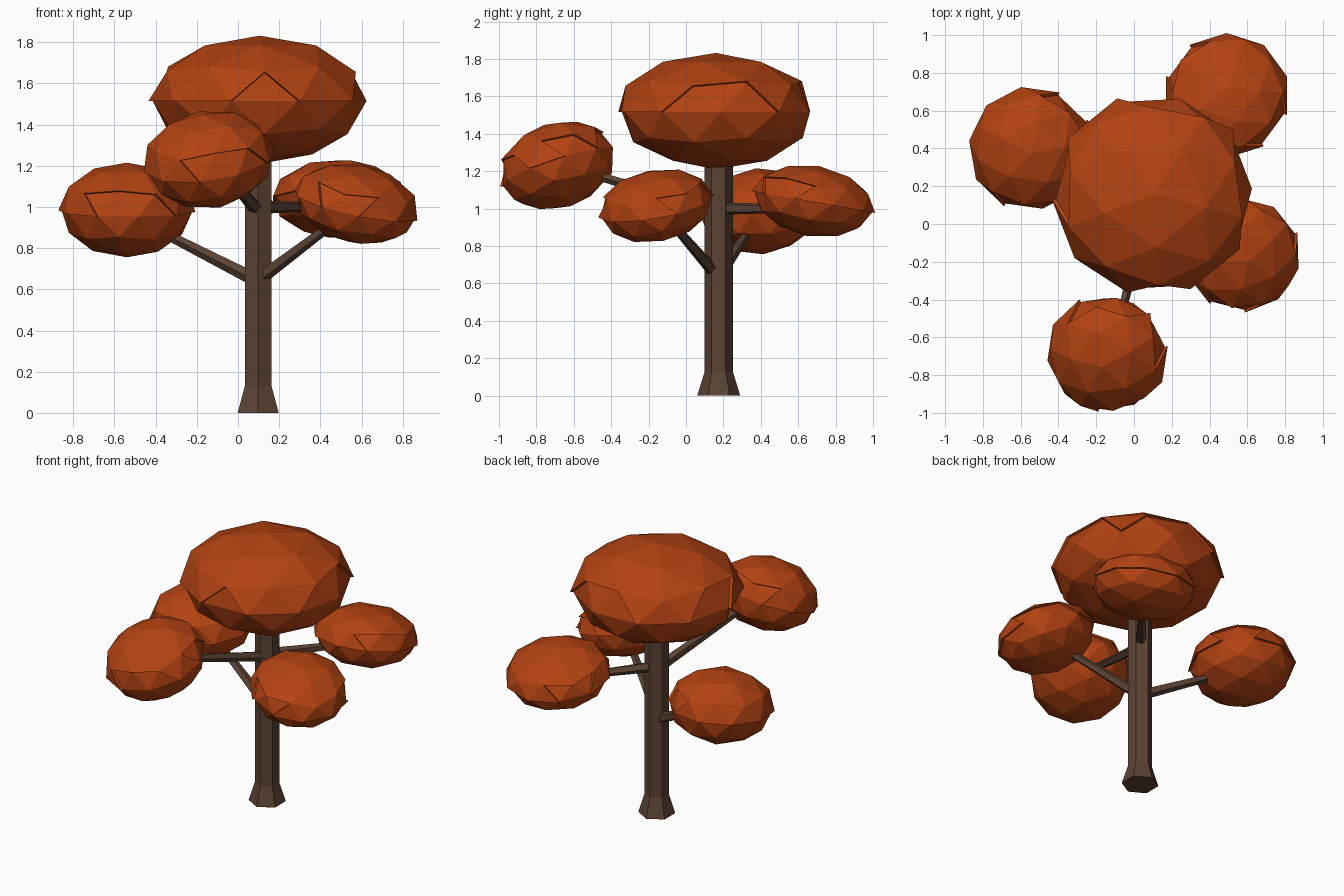
import bpy, bmesh
from math import radians, degrees, atan2, cos, sin, pi
from mathutils import Matrix, Vector, Euler

if "Cube" in bpy.data.objects:
    bpy.data.objects.remove(bpy.data.objects["Cube"])


def material(name, rgb):
    m = bpy.data.materials.new(name)
    m.diffuse_color = (*rgb, 1)
    m.use_nodes = True
    m.node_tree.nodes["Principled BSDF"].inputs["Base Color"].default_value = m.diffuse_color
    return m


LEAF = material("rust_leaves", (0.45, 0.055, 0.006))
BARK = material("bark", (0.105, 0.055, 0.035))


def finish(name, bm, mat):
    bmesh.ops.recalc_face_normals(bm, faces=bm.faces)
    me = bpy.data.meshes.new(name)
    bm.to_mesh(me)
    bm.free()
    me.materials.append(mat)
    bpy.context.collection.objects.link(bpy.data.objects.new(name, me))


def tube(name, points, radii, sides, spin=0.0):
    """Faceted tube along points, one radius per point."""
    pts = [Vector(p) for p in points]
    rot = (pts[-1] - pts[0]).to_track_quat('Z', 'Y')
    bm = bmesh.new()
    rings = []
    for p, r in zip(pts, radii):
        angles = [spin + 2 * pi * i / sides for i in range(sides)]
        rings.append([bm.verts.new(p + rot @ Vector((r * cos(a), r * sin(a), 0))) for a in angles])
    for a, b in zip(rings, rings[1:]):
        for i in range(sides):
            j = (i + 1) % sides
            bm.faces.new((a[i], a[j], b[j], b[i]))
    bm.faces.new(rings[0])
    bm.faces.new(rings[-1])
    finish(name, bm, BARK)


def foliage(name, centre, radii, tilt, spin, gaps, lip=1.04):
    """Icosphere whose upper half is a raised cap with jagged gaps at its rim."""
    bm = bmesh.new()
    bmesh.ops.create_icosphere(bm, subdivisions=2, radius=1,
                               matrix=Matrix.Rotation(radians(spin), 4, 'Z'))

    def in_cap(f):
        c = f.calc_center_median()
        if c.z < 0:
            return False
        az = degrees(atan2(c.y, c.x))
        return c.z > 0.45 or not any((az - lo) % 360 < hi - lo for lo, hi in gaps)

    cap = [f for f in bm.faces if in_cap(f)]
    res = bmesh.ops.extrude_face_region(bm, geom=cap)
    bmesh.ops.delete(bm, geom=[f for f in cap if f.is_valid], context='FACES')
    raised = [v for v in res["geom"] if isinstance(v, bmesh.types.BMVert)]
    bmesh.ops.scale(bm, vec=(lip, lip, lip), verts=raised)
    rot = Euler([radians(t) for t in tilt]).to_matrix().to_4x4()
    bm.transform(Matrix.Translation(centre) @ rot @ Matrix.Diagonal((*radii, 1)))
    finish(name, bm, LEAF)


# Hexagonal trunk with a flared foot
tube("trunk", [(0.098, 0.175, 0), (0.098, 0.175, 0.13), (0.098, 0.175, 1.3)],
     [0.115, 0.075, 0.075], 6, pi / 6)

# Branches reaching into the side clumps
branches = {
    "left": ((0.08, 0.18, 0.65), (-0.45, 0.36, 0.92)),
    "front": ((0.09, 0.16, 0.99), (-0.09, -0.56, 1.20)),
    "right": ((0.10, 0.16, 0.65), (0.50, -0.10, 0.95)),
    "back": ((0.10, 0.18, 1.0), (0.42, 0.58, 1.0)),
}
for side, (a, b) in branches.items():
    tube(side + "_branch", [a, b], [0.035, 0.022], 5)

# Main crown and four side clumps
foliage("crown", (0.105, 0.16, 1.515), (0.52, 0.52, 0.305), (0, 0, 0), -15,
        [(-20, 30), (-95, -79), (50, 98), (155, 190)])
foliage("left_clump", (-0.54, 0.395, 0.98), (0.32, 0.32, 0.225), (5, 0, 0), 10,
        [(-125, -60), (20, 70)], 1.05)
foliage("front_clump", (-0.14, -0.685, 1.225), (0.31, 0.315, 0.225), (18, -8, 0), 25,
        [(-110, -40), (0, 40), (60, 120)], 1.05)
foliage("right_clump", (0.575, -0.16, 1.01), (0.30, 0.30, 0.185), (10, 12, 0), 40,
        [(-130, -80), (10, 80)], 1.05)
foliage("back_clump", (0.49, 0.68, 1.035), (0.32, 0.32, 0.185), (-10, 0, 0), 0,
        [(-60, 0), (110, 170)], 1.05)
